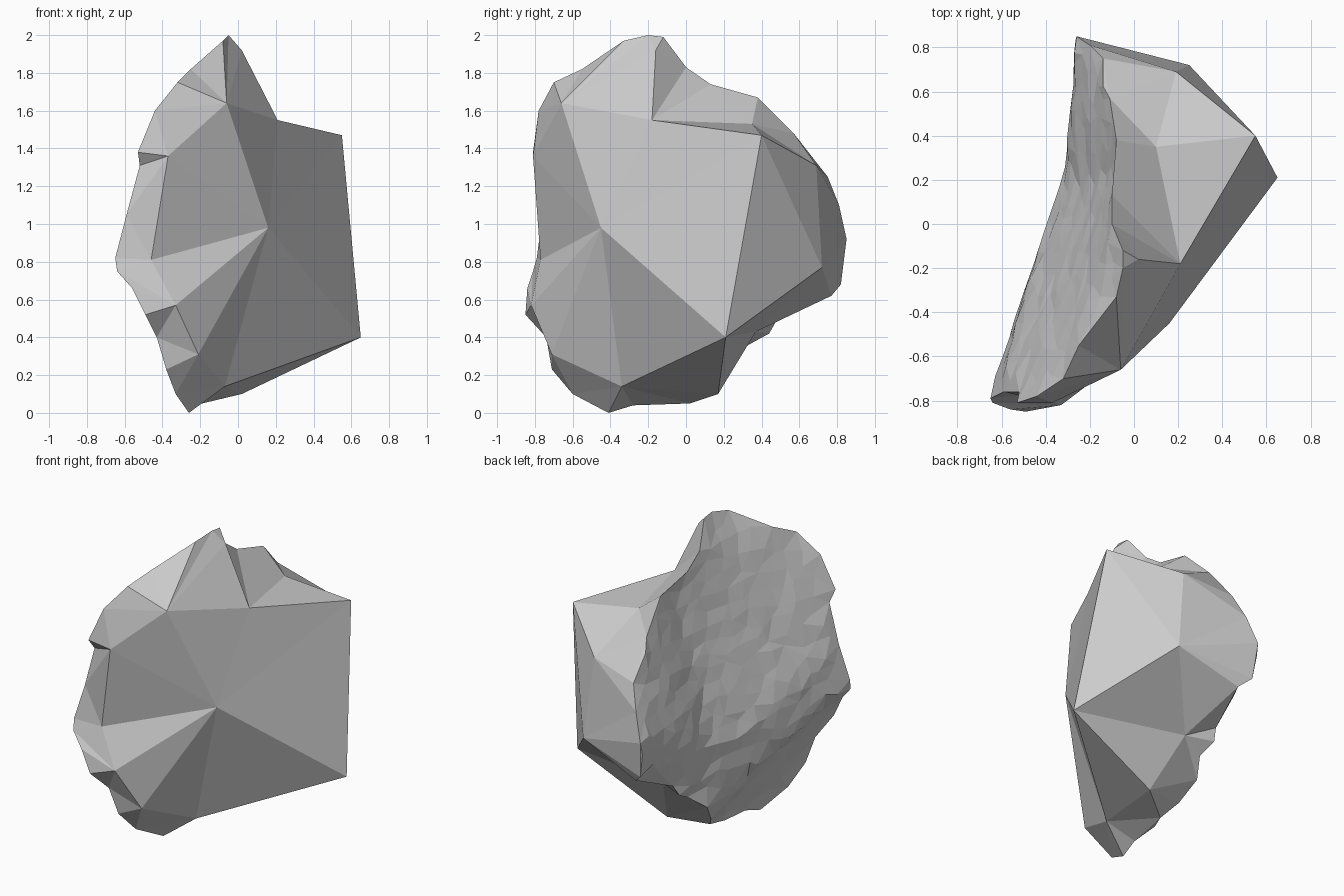
import bpy, bmesh, math, random
from mathutils import Vector
from mathutils.geometry import delaunay_2d_cdt

if "Cube" in bpy.data.objects:
    bpy.data.objects.remove(bpy.data.objects["Cube"])

random.seed(4)

# Broken rim separating the coarse shell (+x) from the rough fracture face (-x)
RIM = [Vector(p) for p in (
    (-.05, -.20, 2.0), (-.05, -.12, 1.99), (-.10, .0, 1.83), (-.10, .13, 1.74),
    (-.08, .38, 1.67), (-.11, .57, 1.48), (-.14, .75, 1.25), (-.20, .81, 1.10),
    (-.26, .85, .92), (-.24, .82, .68), (-.17, .77, .62), (-.24, .48, .49),
    (-.26, .44, .42), (-.24, .33, .36), (-.31, .22, .27), (-.26, .11, .14),
    (-.19, .02, .05), (-.24, -.28, .04), (-.26, -.41, 0), (-.33, -.60, .10),
    (-.38, -.71, .23), (-.43, -.74, .40), (-.49, -.85, .52), (-.56, -.84, .66),
    (-.64, -.81, .75), (-.65, -.79, .82), (-.59, -.76, 1.05), (-.52, -.76, 1.31),
    (-.53, -.81, 1.38), (-.44, -.78, 1.60), (-.32, -.70, 1.75), (-.25, -.55, 1.82),
    (-.08, -.33, 1.97))]
N = len(RIM)

# Corners of the coarse shell
CORNERS = {
    "A": (.16, -.45, .98), "B": (.65, .21, .40), "C": (.55, .40, 1.47),
    "D": (.21, -.18, 1.55), "E": (-.06, -.66, 1.64), "F": (-.07, -.34, .14),
    "G": (-.37, -.81, 1.36), "H": (-.46, -.77, .81), "I": (-.33, -.82, .57),
    "J": (-.21, -.71, .31), "K": (.02, .17, .10), "L": (.19, .69, 1.31),
    "M": (.25, .72, .77), "N": (.10, .35, 1.53), "O": (.02, -.16, 1.92),
    "P": (-.09, .37, .43)}

bm = bmesh.new()
rim = [bm.verts.new(p) for p in RIM]
corner = {k: bm.verts.new(p) for k, p in CORNERS.items()}

# Large shell facets
for tri in "AED EOD DNC NLC LMC MBC MPB BPK BKF AFB AJF AIJ AHI AGH AEG ADC ACB".split():
    bm.faces.new([corner[c] for c in tri])

# Fans joining the shell corners to the rim: corner, first rim point of its fan
FANS = [("O", 0), ("D", 2), ("N", 3), ("L", 5), ("M", 7), ("P", 10), ("K", 14),
        ("F", 16), ("J", 19), ("I", 21), ("H", 24), ("G", 26), ("E", 29), ("O", N)]
for (a, start), (b, end) in zip(FANS, FANS[1:]):
    for i in range(start, end):
        bm.faces.new((corner[a], rim[i], rim[(i + 1) % N]))
    bm.faces.new((corner[a], rim[end % N], corner[b]))


def fracture_x(y, z):
    """Fracture face: slopes back above a slanting ridge, undercut below it."""
    crest = -.345 + (.3 if y < .2 else .1) * (y - .2)
    u = z - (.42 - .52 * (y + .07) if y < 0 else .38 + .5 * max(0, y - .2))
    if u >= 0:
        return crest + (.24 - .18 * min(y, 0)) * max(0, u - .3) + .03 * u
    slope = max(.12, .38 - .2 * y if y < 0 else .38 - 1.3 * y)
    return crest - slope * u + (.04 * min(1, -u / .1) if y < -.1 else 0)


def face_point(y, z):
    """Point on the fracture face, eased into the nearby rim."""
    dist = [math.hypot(y - p.y, z - p.z) + 1e-4 for p in RIM]
    w = [d ** -4 for d in dist]
    off = sum(k * (p.x - fracture_x(p.y, p.z)) for k, p in zip(w, RIM)) / sum(w)
    x = fracture_x(y, z) + off * math.exp(-min(dist) / .22)
    return (x + random.uniform(-.005, .005), y, z)


# Rough fracture face: jittered points triangulated inside the rim
pts = [Vector((p.y, p.z)) for p in RIM]
step = .1
for r in range(22):
    for c in range(20):
        q = Vector((-.9 + (c + .5 * (r % 2)) * step + random.uniform(-.03, .03),
                    .03 + r * step * .9 + random.uniform(-.03, .03)))
        if min((q - p).length for p in pts[:N]) > .07:
            pts.append(q)
co, _, tris, orig, _, _ = delaunay_2d_cdt(pts, [], [list(range(N))], 1, 1e-6)
made = {}
for tri in tris:
    for i in tri:
        if i not in made:
            src = [k for k in orig[i] if k < N]
            made[i] = rim[src[0]] if src else bm.verts.new(face_point(*co[i]))
    bm.faces.new([made[i] for i in tri])

bmesh.ops.recalc_face_normals(bm, faces=bm.faces[:])
mesh = bpy.data.meshes.new("rock")
bm.to_mesh(mesh)
bm.free()
bpy.context.collection.objects.link(bpy.data.objects.new("rock", mesh))
